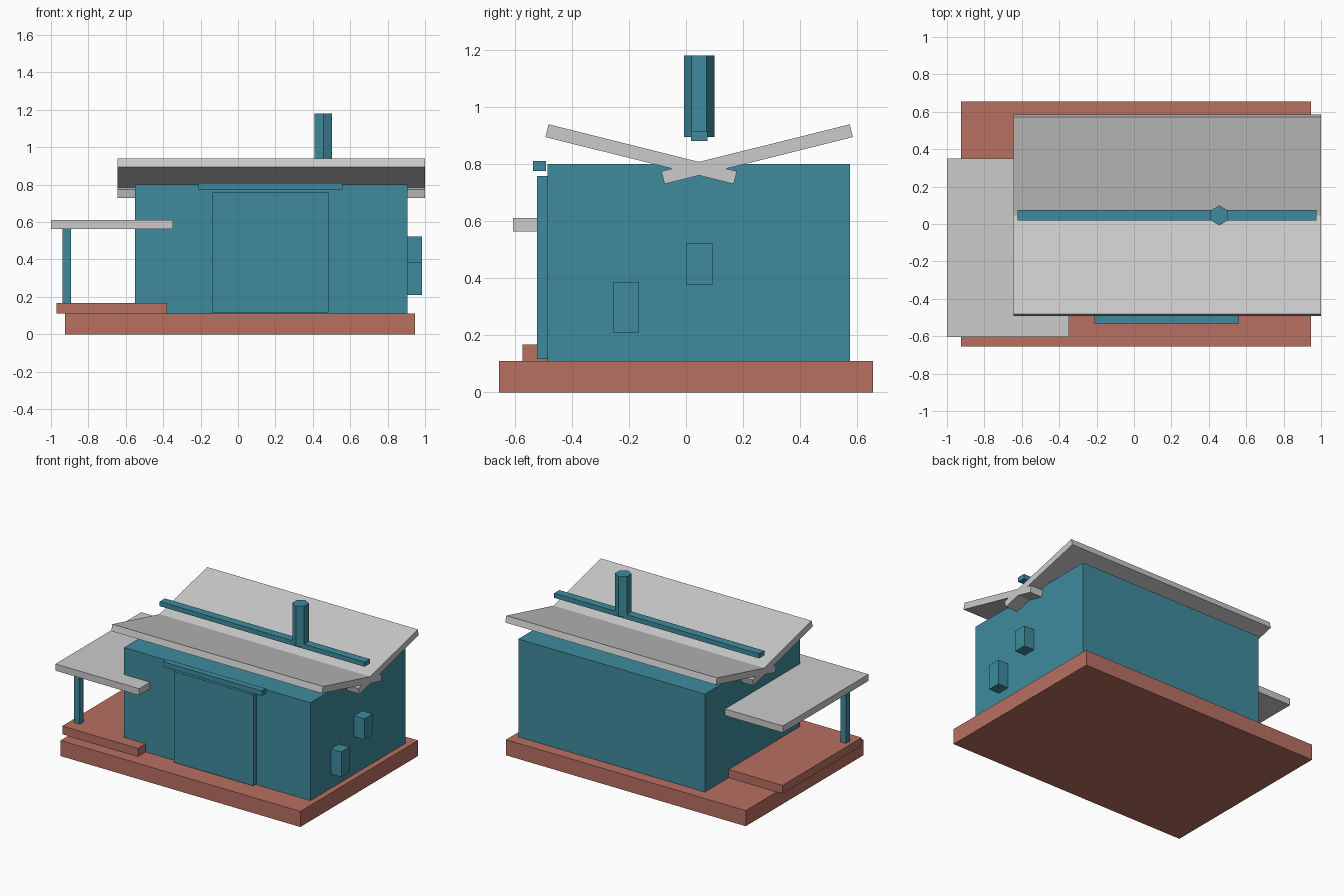
import bpy
import math

if "Cube" in bpy.data.objects:
    bpy.data.objects.remove(bpy.data.objects["Cube"])


def material(name, rgb):
    m = bpy.data.materials.new(name)
    m.diffuse_color = (*rgb, 1)
    m.use_nodes = True
    m.node_tree.nodes["Principled BSDF"].inputs["Base Color"].default_value = m.diffuse_color
    return m


TEAL = material("teal_paint", (0.05, 0.26, 0.34))
RED = material("red_clay", (0.48, 0.16, 0.12))


def box(name, x, y, z, mat=None, tilt=0):
    """Box from (min, max) ranges, optionally tilted about x through its centre."""
    bpy.ops.mesh.primitive_cube_add(size=1, rotation=(tilt, 0, 0),
                                    location=[(a + b) / 2 for a, b in (x, y, z)])
    ob = bpy.context.object
    ob.name = name
    ob.scale = [b - a for a, b in (x, y, z)]
    if mat:
        ob.data.materials.append(mat)
    return ob


# Foundation and main building
box("foundation", (-0.925, 0.945), (-0.655, 0.655), (0, 0.11), RED)
box("walls", (-0.55, 0.905), (-0.485, 0.575), (0.11, 0.80), TEAL)

# Sliding door and its rail
box("sliding_door", (-0.135, 0.485), (-0.522, -0.48), (0.116, 0.757), TEAL)
box("door_rail", (-0.21, 0.56), (-0.535, -0.49), (0.775, 0.81), TEAL)

# Side porch: deck, flat roof and posts (the inner post sits almost flush in the wall)
box("porch_deck", (-0.97, -0.38), (-0.572, 0.31), (0.11, 0.168), RED)
box("porch_roof", (-1.0, -0.347), (-0.605, 0.35), (0.563, 0.61))
for name, px in (("outer", -0.916), ("inner", -0.43)):
    box(f"{name}_porch_post", (px - 0.022, px + 0.022), (-0.487, -0.443),
        (0.168, 0.563), TEAL)

# Utility boxes on the right wall
box("lower_wall_box", (0.90, 0.985), (-0.256, -0.165), (0.21, 0.387), TEAL)
box("upper_wall_box", (0.90, 0.985), (0.0, 0.092), (0.376, 0.523), TEAL)

# Butterfly roof: two crossed slabs mirrored about the valley line
VALLEY, OFFSET, CENTRE_Z = 0.046, 0.203, 0.834
for name, side in (("front", -1), ("back", 1)):
    y = VALLEY + side * OFFSET
    box(f"{name}_roof_slab", (-0.643, 1.0), (y - 0.34, y + 0.34),
        (CENTRE_Z - 0.023, CENTRE_Z + 0.023), tilt=side * math.radians(14))

# Bar above the valley and six-sided chimney
box("roof_bar", (-0.623, 0.975), (0.018, 0.075), (0.88, 0.913), TEAL)
bpy.ops.mesh.primitive_cylinder_add(vertices=6, radius=0.053, depth=0.285,
                                    location=(0.456, 0.046, 1.0375))
bpy.context.object.name = "chimney"
bpy.context.object.data.materials.append(TEAL)
